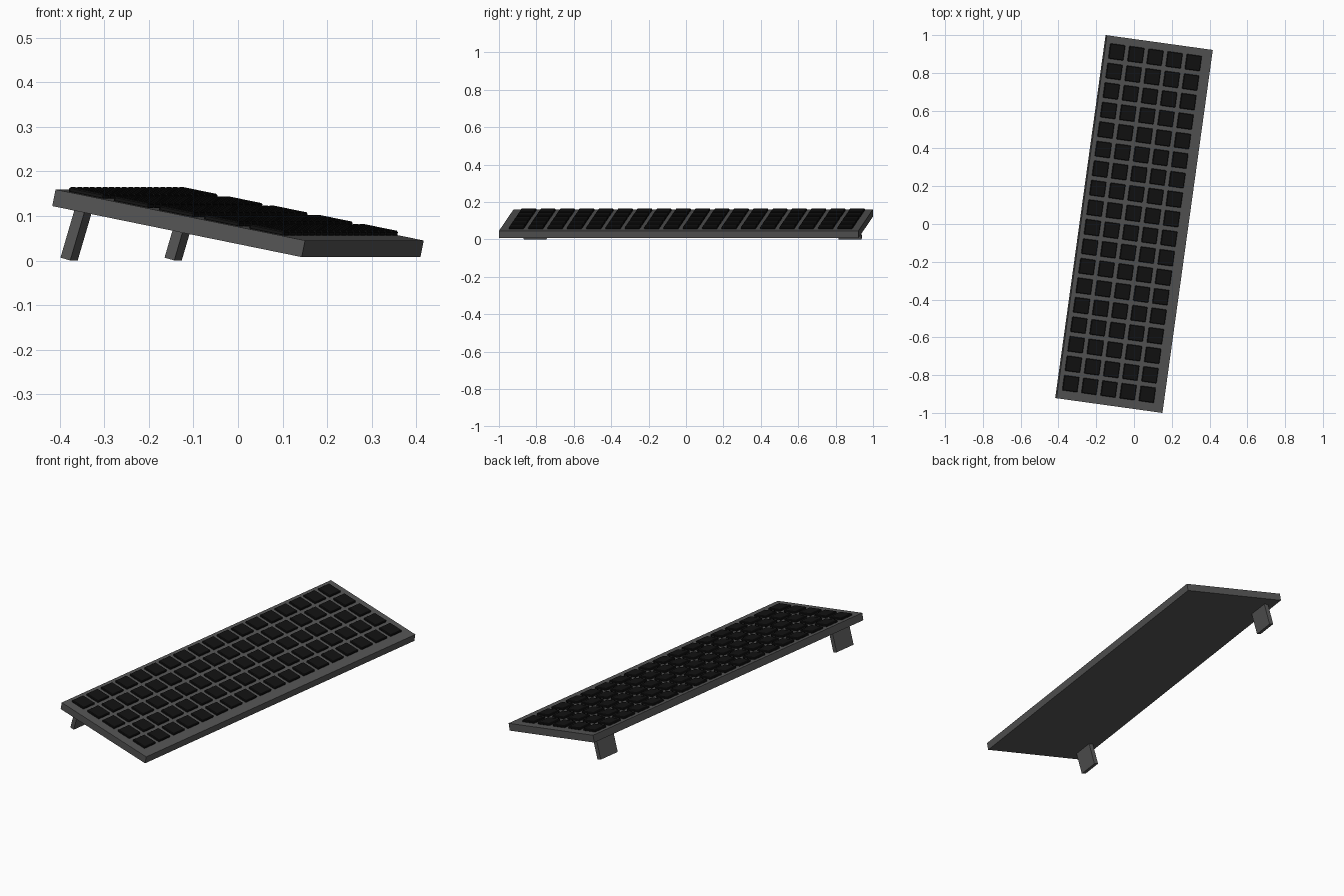
import bpy, bmesh, math
from mathutils import Matrix, Vector

if "Cube" in bpy.data.objects:
    bpy.data.objects.remove(bpy.data.objects["Cube"])

YAW = Matrix.Rotation(math.radians(-7.9), 4, 'Z')
TILT = Matrix.Rotation(math.radians(11.45), 4, 'Y')
PANEL = YAW @ Matrix.Translation((0, 0, 0.0836)) @ TILT


def material(name, value):
    m = bpy.data.materials.new(name)
    m.diffuse_color = (value, value, value, 1)
    m.use_nodes = True
    m.node_tree.nodes["Principled BSDF"].inputs["Base Color"].default_value = m.diffuse_color
    return m


def box_object(name, boxes, matrix, mat):
    """One object made of boxes given as (centre, size)."""
    bm = bmesh.new()
    for centre, size in boxes:
        bmesh.ops.create_cube(bm, size=1, matrix=Matrix.Translation(centre)
                              @ Matrix.Diagonal((*size, 1)))
    me = bpy.data.meshes.new(name)
    bm.to_mesh(me)
    bm.free()
    me.transform(matrix)
    me.materials.append(mat)
    ob = bpy.data.objects.new(name, me)
    bpy.context.collection.objects.link(ob)
    return ob


frame_mat = material("dark_grey", 0.09)
cell_mat = material("black", 0.006)

# Tilted backing slab
box_object("panel_frame", [((0, 0, 0), (0.577, 1.94, 0.038))], PANEL, frame_mat)

# Grid of raised solar cells, 5 x 18
PITCH, CELL, RISE = 0.1043, 0.081, 0.0105
cells = [(Vector((-0.016 + (i - 2) * PITCH, 0.003 + (j - 8.5) * PITCH, 0.019 + RISE / 2 - 0.001)),
          (CELL, CELL, RISE + 0.002)) for i in range(5) for j in range(18)]
grid = box_object("solar_cells", cells, PANEL, cell_mat)
bev = grid.modifiers.new("soft_edges", 'BEVEL')
bev.width = 0.003
bev.segments = 1

# Two leaning support legs under the high edge
LEAN = Matrix.Rotation(math.radians(16.5), 4, 'Y')
for name, v in (("near_leg", -0.85), ("far_leg", 0.85)):
    place = YAW @ Matrix.Translation((-0.265, v, 0.0033)) @ LEAN
    box_object(name, [((0, 0, 0.06), (0.023, 0.122, 0.12))], place, frame_mat)
